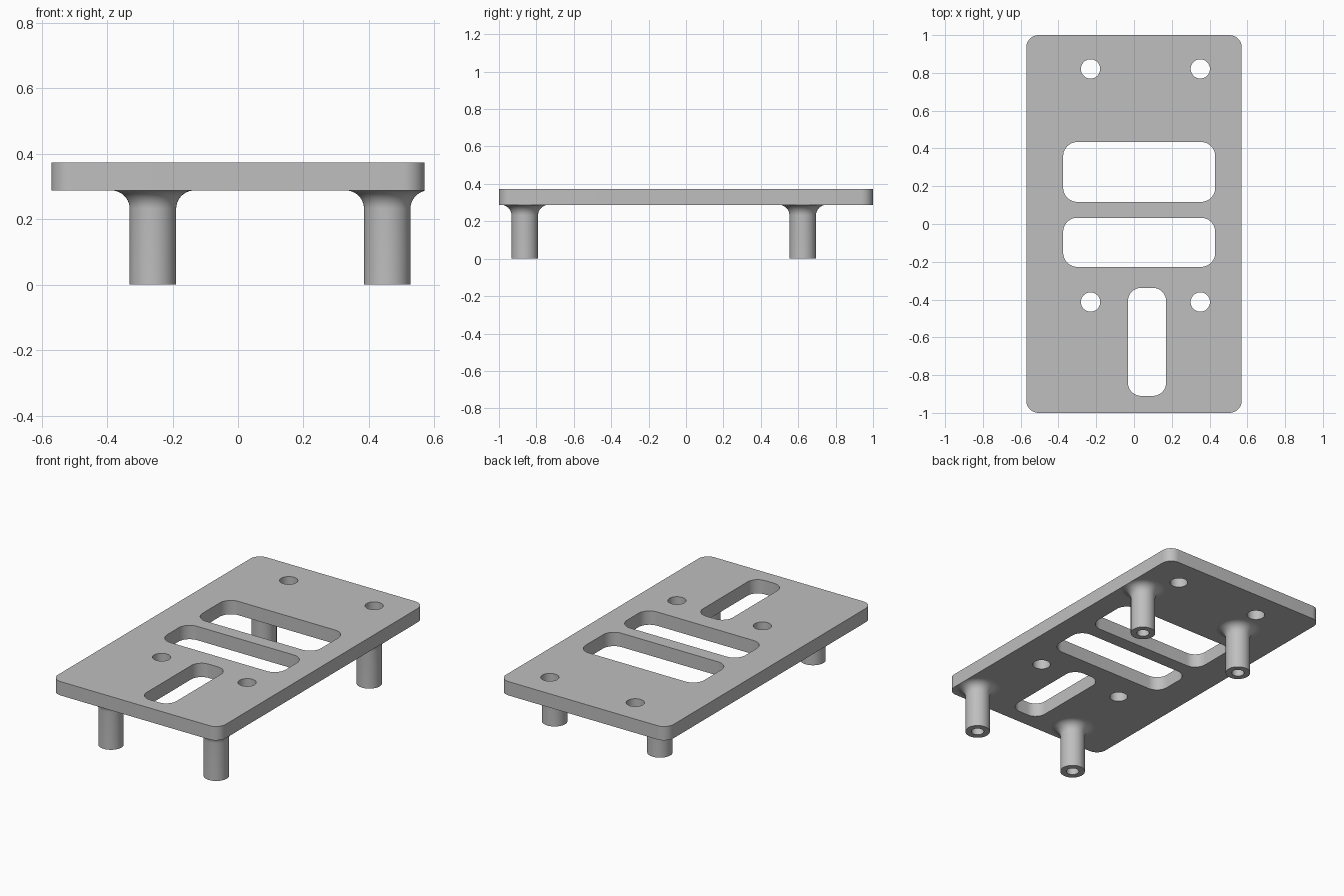
import bpy, bmesh
from math import pi, sin, cos

cube = bpy.data.objects.get("Cube")
if cube:
    bpy.data.objects.remove(cube, do_unlink=True)

grey = bpy.data.materials.new("light grey")
grey.use_nodes = True
COLOUR = (0.52, 0.52, 0.52, 1)
grey.diffuse_color = COLOUR
grey.node_tree.nodes["Principled BSDF"].inputs["Base Color"].default_value = COLOUR

BOTTOM, TOP = 0.288, 0.373
HALF_X, HALF_Y = 0.57, 1.0


def rounded_rect(x0, x1, y0, y1, r, steps=12):
    """Outline of a rectangle with round corners; a circle when r is half its size."""
    corners = [(x1 - r, y1 - r), (x0 + r, y1 - r), (x0 + r, y0 + r), (x1 - r, y0 + r)]
    pts = []
    for q, (cx, cy) in enumerate(corners):
        for i in range(steps + 1):
            a = (q + i / steps) * pi / 2
            pts.append((cx + r * cos(a), cy + r * sin(a)))
    return pts


def finish(obj):
    """Weld, fix normals, colour and shade one mesh object."""
    bm = bmesh.new()
    bm.from_mesh(obj.data)
    bmesh.ops.remove_doubles(bm, verts=bm.verts, dist=0.0002)
    bmesh.ops.recalc_face_normals(bm, faces=bm.faces)
    bm.to_mesh(obj.data)
    bm.free()
    obj.data.materials.clear()
    obj.data.materials.append(grey)
    bpy.ops.object.select_all(action="DESELECT")
    obj.select_set(True)
    bpy.context.view_layer.objects.active = obj
    bpy.ops.object.shade_smooth_by_angle(angle=pi / 6)


# Plate: outer outline with slots and screw holes, extruded
outlines = [
    rounded_rect(-HALF_X, HALF_X, -HALF_Y, HALF_Y, 0.065),
    rounded_rect(-0.375, 0.43, 0.117, 0.434, 0.075),
    rounded_rect(-0.375, 0.43, -0.227, 0.033, 0.075),
    rounded_rect(-0.032, 0.17, -0.91, -0.338, 0.07),
]
HOLE = 0.051
for hx in (-0.23, 0.351):
    for hy in (0.821, -0.413):
        outlines.append(rounded_rect(hx - HOLE, hx + HOLE, hy - HOLE, hy + HOLE, HOLE))

curve = bpy.data.curves.new("plate_outline", "CURVE")
curve.dimensions = "2D"
curve.fill_mode = "BOTH"
curve.extrude = (TOP - BOTTOM) / 2
for pts in outlines:
    spline = curve.splines.new("POLY")
    spline.points.add(len(pts) - 1)
    for p, (x, y) in zip(spline.points, pts):
        p.co = (x, y, 0, 1)
    spline.use_cyclic_u = True
plate = bpy.data.objects.new("plate", curve)
plate.location.z = (TOP + BOTTOM) / 2
bpy.context.collection.objects.link(plate)
bpy.ops.object.select_all(action="DESELECT")
plate.select_set(True)
bpy.context.view_layer.objects.active = plate
bpy.ops.object.convert(target="MESH")
finish(bpy.context.object)

# Legs: hollow posts flaring into the plate through a fillet
RADIUS, BORE, FILLET, SIDES = 0.071, 0.036, 0.056, 48
profile = [(0, BOTTOM - 0.003), (BORE, BOTTOM - 0.003), (BORE, 0), (RADIUS, 0)]
for i in range(11):
    a = i / 10 * pi / 2
    profile.append((RADIUS + FILLET * (1 - cos(a)), BOTTOM - FILLET * (1 - sin(a))))


def leg(name, cx, cy):
    bm = bmesh.new()
    rings = []
    for r, z in profile:
        ring = []
        for k in range(SIDES):
            a = 2 * pi * k / SIDES
            # the flare stops at the plate edge
            ring.append(bm.verts.new((min(cx + r * cos(a), HALF_X), cy + r * sin(a), z)))
        rings.append(ring)
    for low, high in zip(rings, rings[1:]):
        for k in range(SIDES):
            n = (k + 1) % SIDES
            bm.faces.new((low[k], low[n], high[n], high[k]))
    bm.faces.new(rings[-1])
    mesh = bpy.data.meshes.new(name)
    bm.to_mesh(mesh)
    bm.free()
    obj = bpy.data.objects.new(name, mesh)
    bpy.context.collection.objects.link(obj)
    finish(obj)


for side, x in (("right", -0.26), ("left", 0.456)):
    for end, y in (("front", -0.862), ("back", 0.624)):
        leg(f"{end}_{side}_leg", x, y)
